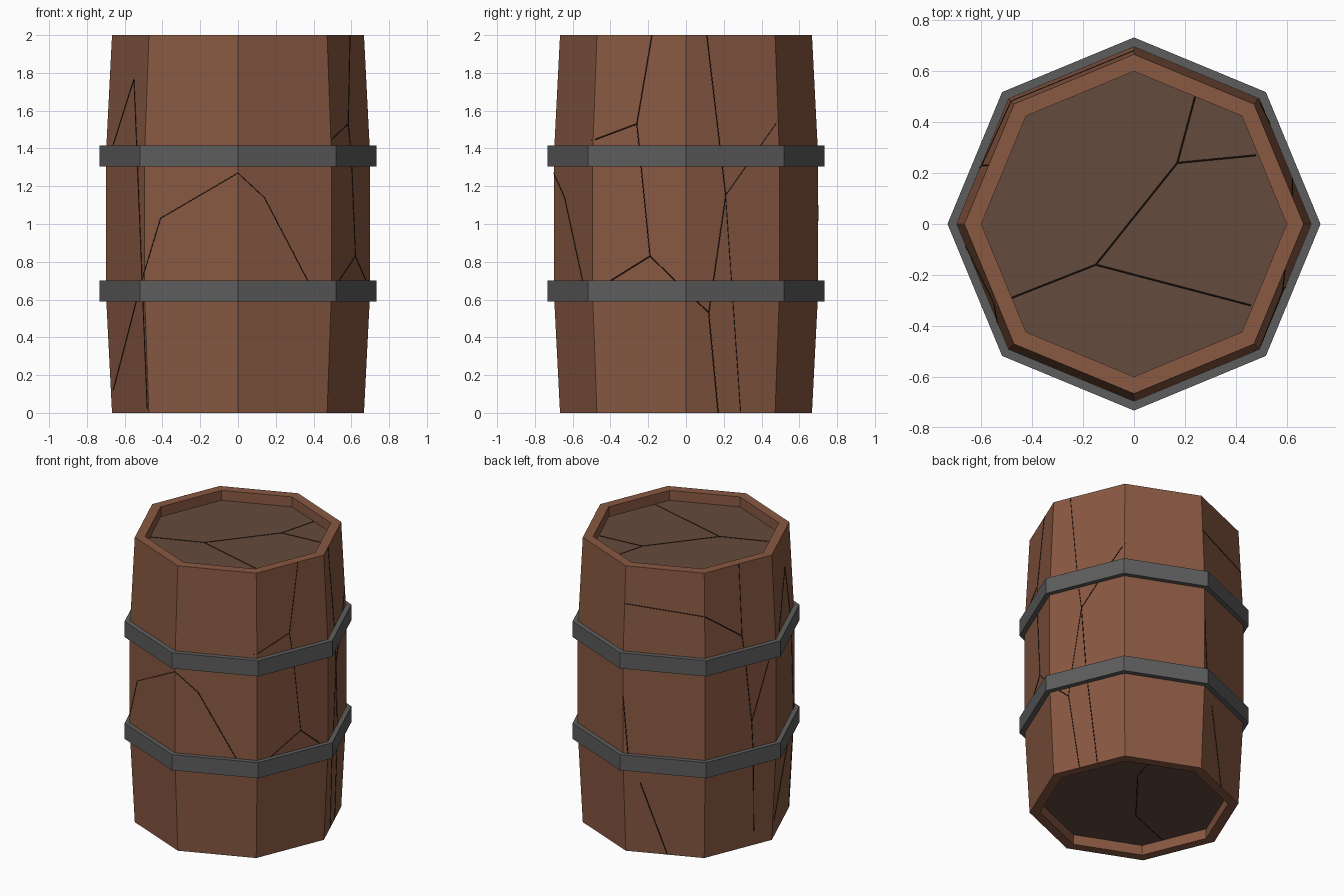
import bpy, math

if "Cube" in bpy.data.objects:
    bpy.data.objects.remove(bpy.data.objects["Cube"])


def material(name, rgb):
    m = bpy.data.materials.new(name)
    m.diffuse_color = (*rgb, 1)
    m.use_nodes = True
    m.node_tree.nodes["Principled BSDF"].inputs["Base Color"].default_value = m.diffuse_color
    return m


wood = material("wood", (0.25, 0.10, 0.055))
lid_wood = material("lid_wood", (0.13, 0.07, 0.048))
iron = material("iron", (0.11, 0.11, 0.11))
dark = material("crack", (0.02, 0.01, 0.007))


def lathe(name, profile, mat, closed=False):
    """Revolve an (r, z) profile in 8 flat sides, corners on the axes."""
    verts = [(r * math.cos(k * math.pi / 4), r * math.sin(k * math.pi / 4), z)
             for r, z in profile for k in range(8)]
    n = len(profile)
    faces = []
    for i in range(n if closed else n - 1):
        a, b = i * 8, (i + 1) % n * 8
        faces += [(a + k, a + (k + 1) % 8, b + (k + 1) % 8, b + k) for k in range(8)]
    if not closed:
        faces += [tuple(reversed(range(8))), tuple(range(n * 8 - 8, n * 8))]
    me = bpy.data.meshes.new(name)
    me.from_pydata(verts, [], faces)
    me.materials.append(mat)
    ob = bpy.data.objects.new(name, me)
    bpy.context.collection.objects.link(ob)
    return ob


# Barrel body: bulged staves with recessed ends
R_END, R_MID, R_IN, DEPTH = 0.667, 0.70, 0.60, 0.07
body = lathe("barrel_body", [(R_IN, DEPTH), (R_IN, 0), (R_END, 0), (R_MID, 0.65),
                             (R_MID, 1.35), (R_END, 2), (R_IN, 2), (R_IN, 2 - DEPTH)], wood)
body.data.materials.append(lid_wood)
for p in body.data.polygons[-2:]:
    p.material_index = 1

# Iron hoops
for name, z in (("lower_hoop", 0.59), ("upper_hoop", 1.305)):
    lathe(name, [(0.68, z), (0.733, z), (0.733, z + 0.11), (0.68, z + 0.11)], iron, True)


def wall(u, z):
    """Distance of the octagonal wall from the centre plane at offset u."""
    d = max(0, abs(z - 1) - 0.35)
    r = R_MID - (R_MID - R_END) * d / 0.65
    u, t = abs(u), math.tan(math.pi / 8)
    return r - u * t if u <= r * math.sqrt(0.5) else max(0, (r - u) / t)


SIDES = {
    "front": lambda u, z: (u, -wall(u, z), z),
    "back": lambda u, z: (u, wall(u, z), z),
    "right": lambda u, z: (wall(u, z), u, z),
    "left": lambda u, z: (-wall(u, z), u, z),
    "top": lambda x, y: (x, y, 2 - DEPTH),
    "bottom": lambda x, y: (x, y, DEPTH),
}
LID = [[(-.48, -.29), (-.15, -.16), (.17, .24), (.24, .5)],
       [(.17, .24), (.48, .27)], [(-.15, -.16), (.46, -.32)]]
CRACKS = {
    "front": [[(-.66, .12), (-.51, .7), (-.41, 1.03), (0, 1.27), (.14, 1.14), (.38, .68)],
              [(-.66, 1.42), (-.55, 1.77), (-.48, .02)]],
    "right": [[(-.18, 2), (-.26, 1.53), (-.19, .83), (.12, .53), (.17, 0)],
              [(-.26, 1.53), (-.5, 1.44)], [(-.19, .83), (-.43, .68)],
              [(.11, 2), (.21, 1.15), (.12, .53)], [(.29, 0), (.21, 1.15), (.49, 1.55)]],
    "back": [[(0, 1.74), (-.48, 1.7)], [(0, 1.1), (-.03, .7)], [(-.1, .5), (-.25, 0)]],
    "left": [[(.48, 1.7), (.23, 1.5), (.17, .88), (.13, .1)],
             [(.23, 2), (.23, 1.5)], [(.17, .88), (.05, 1.28)]],
    "top": LID, "bottom": LID[:1],
}

# Hairline cracks lying on the staves and lids
for side, lines in CRACKS.items():
    cu = bpy.data.curves.new(side + "_cracks", "CURVE")
    cu.dimensions = "3D"
    cu.bevel_depth, cu.bevel_resolution = 0.003, 0
    cu.materials.append(dark)
    for line in lines:
        pts = [SIDES[side](a + (c - a) * i / 12, b + (d - b) * i / 12)
               for (a, b), (c, d) in zip(line, line[1:]) for i in range(12)]
        pts.append(SIDES[side](*line[-1]))
        sp = cu.splines.new("POLY")
        sp.points.add(len(pts) - 1)
        for p, co in zip(sp.points, pts):
            p.co = (*co, 1)
    bpy.context.collection.objects.link(bpy.data.objects.new(side + "_cracks", cu))
